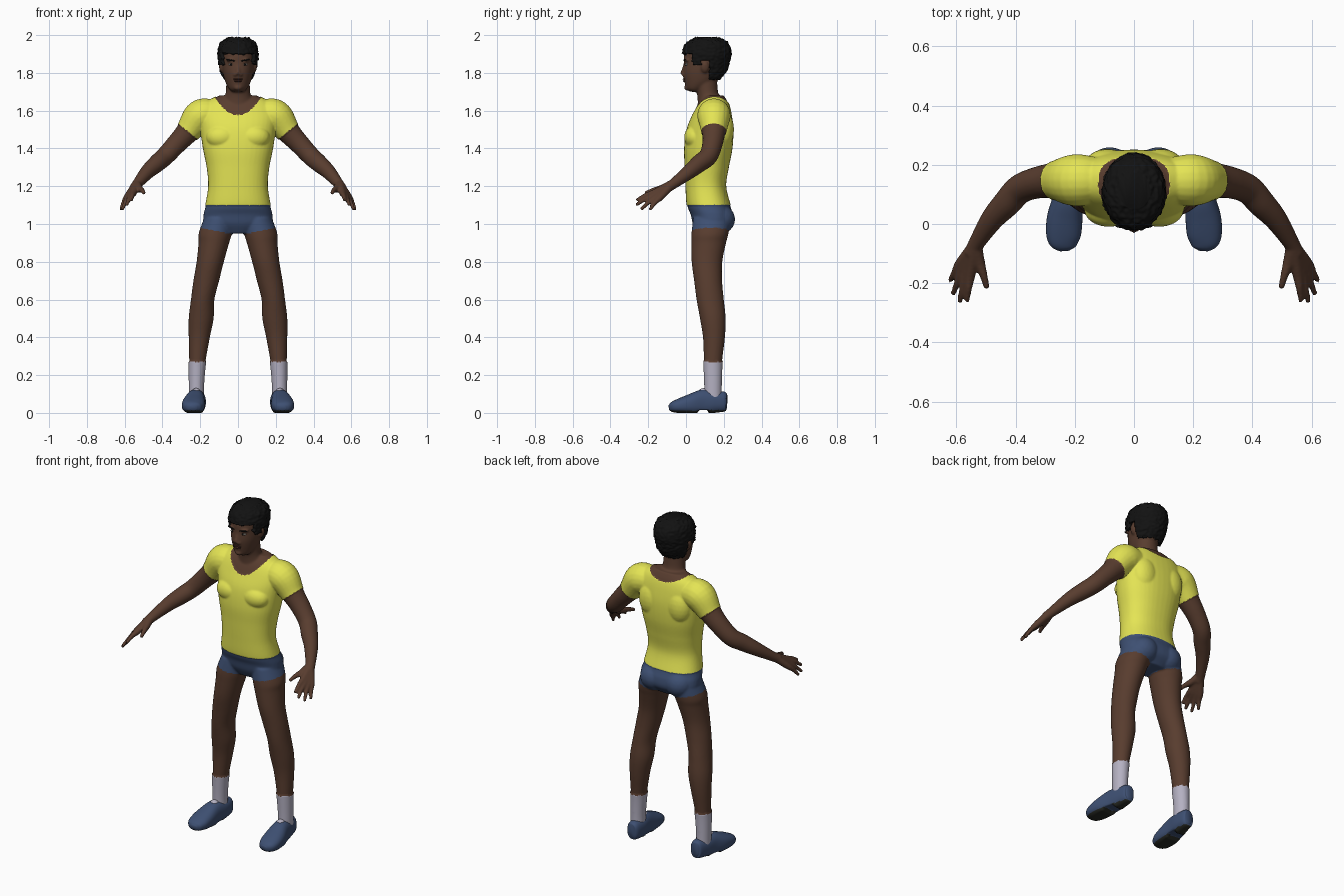
import bpy, bmesh, math
from mathutils import Vector, Matrix, noise

default = bpy.data.objects.get("Cube")
if default:
    bpy.data.objects.remove(default, do_unlink=True)


def material(name, *rgb):
    mat = bpy.data.materials.new(name)
    mat.use_nodes = True
    mat.diffuse_color = (*rgb, 1)
    mat.node_tree.nodes["Principled BSDF"].inputs["Base Color"].default_value = (*rgb, 1)
    return mat


skin = material("brown_skin", .098, .046, .028)
yellow = material("yellow_cloth", .78, .78, .09)
blue = material("blue_cloth", .048, .08, .17)
white = material("pale_sock", .46, .44, .54)
black = material("black_hair", .006, .006, .006)
rubber = material("dark_rubber", .022, .024, .018)
lip = material("lip_brown", .07, .026, .018)
eye_white = material("eye_white", .4, .37, .33)


def spline(keys, steps):
    """Smooth curve through the keys, widths included."""
    pts = [Vector(k) for k in keys]
    pts = [2 * pts[0] - pts[1]] + pts + [2 * pts[-1] - pts[-2]]
    out = []
    for a, b, c, d in zip(pts, pts[1:], pts[2:], pts[3:]):
        for i in range(steps):
            t = i / steps
            out.append((2 * b + (c - a) * t + (2 * a - 5 * b + 4 * c - d) * t * t
                        + (3 * b - a - 3 * c + d) * t ** 3) / 2)
    return out + [pts[-2]]


def loft(bm, keys, side=1, level=False, power=2, sides=40, steps=6):
    """Closed skin over rings (x, y, z, half width, half depth)."""
    path = spline(keys, steps)
    rings = []
    for i, p in enumerate(path):
        along = path[min(i + 1, len(path) - 1)].xyz - path[max(i - 1, 0)].xyz
        turn = Matrix.Identity(3) if level else along.to_track_quat('Z', 'Y').to_matrix()
        ring = []
        for k in range(sides):
            c, s = math.cos(math.tau * k / sides), math.sin(math.tau * k / sides)
            flat = Vector((p[3] * math.copysign(abs(c) ** (2 / power), c),
                           p[4] * math.copysign(abs(s) ** (2 / power), s), 0))
            co = p.xyz + turn @ flat
            ring.append(bm.verts.new((co.x * side, co.y, co.z)))
        rings.append(ring)
    for lower, upper in zip(rings, rings[1:]):
        for k in range(sides):
            n = (k + 1) % sides
            bm.faces.new((lower[k], lower[n], upper[n], upper[k]))
    bm.faces.new(rings[0][::-1])
    bm.faces.new(rings[-1])


def limb(bm, points, side):
    loft(bm, [(*p, p[-1]) for p in points], side, sides=20)


def blob(bm, at, size, side=1, tilt=0):
    place = Matrix.Translation((at[0] * side, at[1], at[2])) @ Matrix.Rotation(tilt * side, 4, 'Y')
    bmesh.ops.create_icosphere(bm, subdivisions=3, radius=1,
                               matrix=place @ Matrix.Diagonal((*size, 1)))


def make(name, bm, *mats):
    bmesh.ops.recalc_face_normals(bm, faces=bm.faces)
    me = bpy.data.meshes.new(name)
    bm.to_mesh(me)
    bm.free()
    for m in mats:
        me.materials.append(m)
    me.shade_smooth()
    ob = bpy.data.objects.new(name, me)
    bpy.context.collection.objects.link(ob)
    return ob


# Torso, neck and head volumes
body = bmesh.new()
loft(body, [(0, .135, .95, .09, .07), (0, .142, 1, .175, .105), (0, .137, 1.05, .182, .112),
            (0, .12, 1.1, .17, .113), (0, .105, 1.2, .154, .104), (0, .11, 1.3, .162, .113),
            (0, .118, 1.4, .182, .124), (0, .127, 1.5, .196, .12), (0, .138, 1.58, .205, .1),
            (0, .145, 1.64, .17, .078), (0, .15, 1.68, .1, .05)], level=True, power=2.3)
loft(body, [(0, .14, 1.58, .1, .08), (0, .13, 1.65, .082, .068), (0, .115, 1.69, .066, .057),
            (0, .105, 1.75, .062, .06), (0, .1, 1.82, .06, .06)], level=True)
head = [(0, .055, 1.7, .03, .032), (0, .052, 1.715, .047, .05), (0, .075, 1.75, .066, .083),
        (0, .09, 1.8, .08, .106), (0, .1, 1.85, .086, .112), (0, .106, 1.9, .088, .115),
        (0, .11, 1.95, .075, .095), (0, .11, 1.98, .036, .045)]
loft(body, head, level=True)
limb(body, [(0, -.002, 1.85, .009), (0, -.012, 1.82, .01), (0, -.02, 1.792, .013)], 1)
blob(body, (0, .008, 1.722), (.024, .018, .016))

for side in (1, -1):
    # Chest, shoulder blade, buttock, nostril, brow and ear
    blob(body, (.085, .05, 1.46), (.08, .056, .06), side)
    blob(body, (.09, .195, 1.5), (.075, .055, .1), side)
    blob(body, (.082, .175, 1.025), (.085, .085, .08), side)
    blob(body, (.014, -.012, 1.79), (.011, .013, .009), side)
    blob(body, (.035, .006, 1.868), (.03, .018, .008), side)
    blob(body, (.088, .1, 1.83), (.013, .022, .032), side, .2)
    # Leg
    loft(body, [(.1, .138, 1.03, .08, .1), (.12, .127, .95, .088, .098), (.128, .12, .9, .081, .092),
                (.147, .111, .8, .072, .081), (.168, .117, .7, .068, .074),
                (.187, .128, .6, .062, .072), (.195, .142, .5, .066, .068),
                (.205, .148, .4, .056, .058), (.215, .143, .27, .043, .048),
                (.22, .143, .15, .037, .043), (.22, .143, .06, .036, .043)], side, level=True)
    # Arm
    limb(body, [(.13, .148, 1.58, .075), (.2, .148, 1.57, .084), (.265, .147, 1.49, .063),
                (.325, .14, 1.425, .054), (.385, .118, 1.36, .05), (.43, .07, 1.32, .047),
                (.48, .015, 1.275, .039), (.535, -.07, 1.21, .027), (.55, -.1, 1.19, .026)], side)
    # Fingers fan out from the wrist, then the thumb
    wrist = (.537, -.075, 1.21, .024)
    first, last = Vector((.553, -.17, 1.165)), Vector((.588, -.135, 1.142))
    tips = [(.565, -.262, 1.125), (.59, -.265, 1.1), (.612, -.238, 1.077), (.622, -.192, 1.074)]
    for i, tip in enumerate(tips):
        knuckle = first.lerp(last, i / 3)
        middle = knuckle.lerp(Vector(tip), .5) + Vector((0, 0, .006))
        limb(body, [wrist, (*knuckle, .018), (*middle, .0125), (*tip, .009)], side)
    limb(body, [wrist, (.522, -.13, 1.188, .019), (.508, -.175, 1.178, .0135),
                (.497, -.217, 1.163, .01)], side)

# Fuse the volumes into one smooth surface
figure = make("body", body, skin, yellow, blue, white)
remesh = figure.modifiers.new("fuse", 'REMESH')
remesh.mode, remesh.voxel_size = 'VOXEL', .006
soften = figure.modifiers.new("soften", 'SMOOTH')
soften.factor, soften.iterations = .5, 5
bpy.context.view_layer.update()
fused = bpy.data.meshes.new_from_object(
    figure.evaluated_get(bpy.context.evaluated_depsgraph_get()))
figure.modifiers.clear()
figure.data = fused
if not fused.materials:
    for m in (skin, yellow, blue, white):
        fused.materials.append(m)


def clothing(p):
    """Slot for a point: 0 skin, 1 shirt, 2 shorts, 3 sock."""
    x = abs(p.x)
    if x > .212 and p.z > 1.03:
        past_cuff = (x - .265) * .63 - (p.z - 1.49) * .77
        return 0 if past_cuff > 0 or x > .33 else 1
    if p.z > 1.1:
        scoop, rise = (1.575, .1) if p.y < .14 else (1.635, .04)
        bare = p.z > 1.69 or (x < .125 and p.z > scoop + rise * (x / .125) ** 2)
        return 0 if bare else 1
    if p.z > .94 + .2 * x:
        return 2
    return 3 if p.z < .27 else 0


cloth_verts = set()
for poly in fused.polygons:
    poly.material_index = clothing(poly.center)
    if poly.material_index in (1, 3):
        cloth_verts.update(poly.vertices)
normals = [v.normal.copy() for v in fused.vertices]
for i in cloth_verts:
    fused.vertices[i].co += normals[i] * .004
fused.shade_smooth()

# Hair: a curly shell around the skull, trimmed at the hairline
bm = bmesh.new()
loft(bm, [(x, y + .003, z + .008, a + .019, b + .016) for x, y, z, a, b in head[2:]],
     level=True, sides=96, steps=12)
for v in bm.verts:
    out = (v.co - Vector((0, .11, 1.86))).normalized()
    v.co += out * .007 * noise.noise(v.co * 70)
    v.co.z = min(v.co.z, 2)


def hairline(y):
    if y < .035:
        return 1.905
    if y < .08:
        return 1.84
    return 1.868 if y < .125 else 1.765


trim = [f for f in bm.faces if f.calc_center_median().z < hairline(f.calc_center_median().y)]
bmesh.ops.delete(bm, geom=trim, context='FACES')
hair = make("hair", bm, black)
shell = hair.modifiers.new("thickness", 'SOLIDIFY')
shell.thickness, shell.offset = .025, -1

# Mouth
bm = bmesh.new()
blob(bm, (0, -.002, 1.767), (.027, .016, .005))
blob(bm, (0, -.001, 1.757), (.023, .016, .006))
make("lips", bm, lip)

for side, word in ((1, "left"), (-1, "right")):
    # Eye, iris and eyebrow
    bm = bmesh.new()
    blob(bm, (.036, .005, 1.845), (.015, .011, .006), side)
    make(word + "_eye", bm, eye_white)
    bm = bmesh.new()
    blob(bm, (.036, -.003, 1.845), (.006, .005, .006), side)
    make(word + "_iris", bm, black)
    bm = bmesh.new()
    blob(bm, (.038, -.006, 1.867), (.025, .008, .004), side, -.18)
    make(word + "_eyebrow", bm, black)
    # Shoe with a flat sole, and its tongue
    bm = bmesh.new()
    loft(bm, [(.212, .218, .06, .02, .035), (.212, .205, .06, .036, .052),
              (.216, .15, .058, .046, .058), (.224, .09, .055, .05, .068),
              (.234, .02, .045, .06, .053), (.238, -.04, .036, .058, .038),
              (.236, -.075, .03, .042, .026), (.235, -.09, .028, .018, .013)],
         side, power=2.4)
    for v in bm.verts:
        v.co.z = max(v.co.z, .014 if .06 < v.co.y < .12 else 0)
    bm.normal_update()
    for f in bm.faces:
        f.material_index = int(f.calc_center_median().z < .014)
    make(word + "_shoe", bm, blue, rubber)
    bm = bmesh.new()
    blob(bm, (.222, .092, .113), (.022, .025, .018), side)
    make(word + "_shoe_tongue", bm, white)
